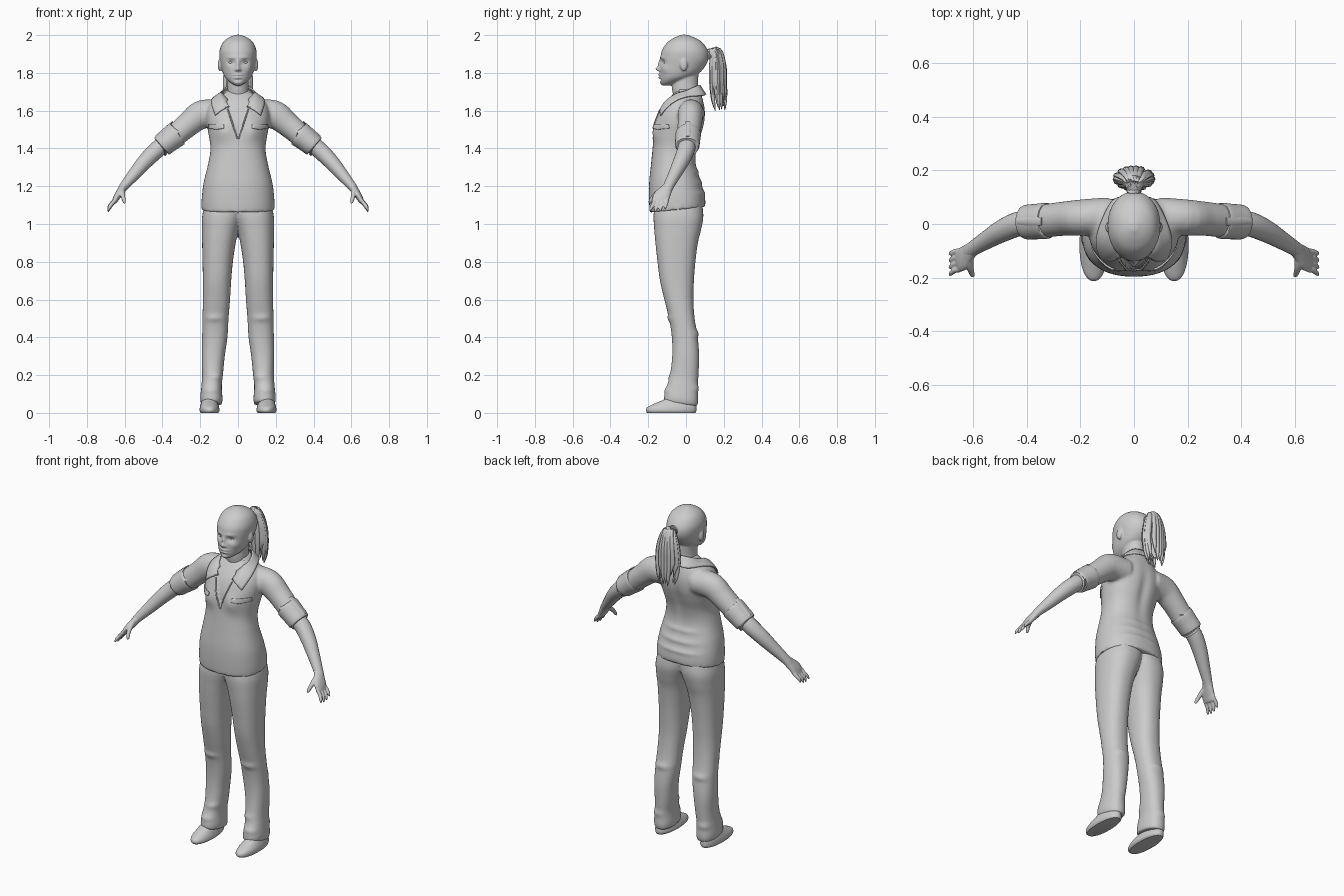
import bpy, bmesh, math, random
from mathutils import Vector

random.seed(4)
default = bpy.data.objects.get("Cube")
if default:
    bpy.data.objects.remove(default, do_unlink=True)

grey = bpy.data.materials.new("plain_grey")
grey.use_nodes = True
grey.diffuse_color = (0.6, 0.6, 0.6, 1)
grey.node_tree.nodes["Principled BSDF"].inputs["Base Color"].default_value = (0.6, 0.6, 0.6, 1)


def finish(obj, angle=50):
    """Smooth shading with sharp creases, plus the material."""
    mesh = obj.data
    mesh.polygons.foreach_set("use_smooth", [True] * len(mesh.polygons))
    mesh.set_sharp_from_angle(angle=math.radians(angle))
    mesh.materials.clear()
    mesh.materials.append(grey)


def make(name, bm, mirror=False):
    bmesh.ops.recalc_face_normals(bm, faces=bm.faces)
    mesh = bpy.data.meshes.new(name)
    bm.to_mesh(mesh)
    bm.free()
    obj = bpy.data.objects.new(name, mesh)
    bpy.context.collection.objects.link(obj)
    finish(obj)
    if mirror:
        obj.modifiers.new("mirror", "MIRROR").use_mirror_merge = False
    return obj


def fuse(obj, voxel, rounds):
    """Melt overlapping closed volumes into one soft skin."""
    remesh = obj.modifiers.new("remesh", "REMESH")
    remesh.mode = "VOXEL"
    remesh.voxel_size = voxel
    smooth = obj.modifiers.new("smooth", "SMOOTH")
    smooth.factor, smooth.iterations = 0.5, rounds
    bpy.context.view_layer.update()
    graph = bpy.context.evaluated_depsgraph_get()
    mesh = bpy.data.meshes.new_from_object(obj.evaluated_get(graph))
    obj.modifiers.clear()
    obj.data = mesh
    finish(obj)


def sculpt(obj, centre, radii, offset):
    """Push a soft bump or dent, on both sides of the body."""
    offset = Vector(offset)
    for v in obj.data.vertices:
        p = (abs(v.co.x), v.co.y, v.co.z)
        d = sum(((a - c) / r) ** 2 for a, c, r in zip(p, centre, radii))
        if d < 9:
            v.co += offset * math.exp(-d)


def spline(rows, steps):
    out = []
    for i in range(len(rows) - 1):
        a, b, c, d = (rows[max(0, min(len(rows) - 1, i + k))] for k in (-1, 0, 1, 2))
        for s in range(steps):
            t = s / steps
            out.append([q + t / 2 * (r - p + t * (2 * p - 5 * q + 4 * r - u + t * (3 * (q - r) + u - p)))
                        for p, q, r, u in zip(a, b, c, d)])
    return out + [list(rows[-1])]


def skin(bm, rings):
    loops = [[bm.verts.new(p) for p in ring] for ring in rings]
    n = len(loops[0])
    for a, b in zip(loops, loops[1:]):
        for i in range(n):
            bm.faces.new((a[i], a[(i + 1) % n], b[(i + 1) % n], b[i]))
    bm.faces.new(loops[0])
    bm.faces.new(loops[-1])


def stack(bm, rows, power=2.3, side=1, n=48, steps=6):
    """Horizontal slices: z, inner x, outer x, front y, back y."""
    rings = []
    for z, x0, x1, y0, y1 in spline(rows, steps):
        ring = []
        for i in range(n):
            c, s = math.cos(math.tau * i / n), math.sin(math.tau * i / n)
            u = math.copysign(abs(c) ** (2 / power), c)
            v = math.copysign(abs(s) ** (2 / power), s)
            ring.append((side * ((x0 + x1) / 2 + u * (x1 - x0) / 2), (y0 + y1) / 2 + v * (y1 - y0) / 2, z))
        rings.append(ring)
    skin(bm, rings)


def sym(rows):
    return [(z, -w, w, f, b) for z, w, f, b in rows]


def tube(bm, rows, side=1, n=16, steps=4):
    """Path points: x, y, z, thickness radius, width radius along y."""
    pts = spline(rows, steps)
    rings = []
    for i, (x, y, z, thick, wide) in enumerate(pts):
        t = (Vector(pts[min(i + 1, len(pts) - 1)][:3]) - Vector(pts[max(i - 1, 0)][:3])).normalized()
        w = Vector((0, 1, 0)) - t * t.y
        w = w.normalized() if w.length > 0.2 else Vector((1, 0, 0))
        u = w.cross(t).normalized()
        ring = []
        for k in range(n):
            a = math.tau * k / n
            p = Vector((x, y, z)) + w * wide * math.cos(a) + u * thick * math.sin(a)
            ring.append((side * p.x, p.y, p.z))
        rings.append(ring)
    skin(bm, rings)


def ball(bm, centre, radii):
    made = bmesh.ops.create_uvsphere(bm, u_segments=20, v_segments=12, radius=1)["verts"]
    for v in made:
        v.co = Vector(centre) + Vector(a * b for a, b in zip(v.co, radii))


# Shirt: torso and two sleeves melted together
bm = bmesh.new()
stack(bm, sym([(1.08, .193, -.192, .103), (1.14, .192, -.196, .1), (1.22, .182, -.195, .08),
               (1.32, .158, -.185, .053), (1.4, .146, -.177, .06), (1.48, .157, -.17, .085),
               (1.54, .167, -.163, .1), (1.6, .165, -.143, .102), (1.65, .14, -.112, .092),
               (1.69, .085, -.08, .08), (1.715, .06, -.055, .07)]))
sleeve = [(.09, .03, 1.585, .07, .07), (.19, .024, 1.58, .076, .068), (.26, .02, 1.53, .066, .064),
          (.33, .012, 1.47, .06, .062), (.385, .008, 1.425, .054, .058)]
for side in (1, -1):
    tube(bm, sleeve, side, 32)
shirt = make("shirt", bm)
fuse(shirt, .008, 8)
sculpt(shirt, (.08, -.16, 1.49), (.05, .06, .05), (0, -.016, 0))
sculpt(shirt, (0, .1, 1.45), (.03, .06, .13), (0, -.012, 0))
for fold in (1.16, 1.22, 1.28):
    sculpt(shirt, (.03, .08, fold), (.1, .05, .015), (0, .006, 0))
for v in shirt.data.vertices:
    # hem dips at the front, and the open neck is sunk in
    v.co.z += .1 * v.co.y * max(0, min(1, (1.2 - v.co.z) / .1))
    if v.co.y < -.04 and v.co.z > 1.45 and abs(v.co.x) < .32 * (v.co.z - 1.45):
        v.co.y += .012

# Rolled cuffs with a buttoned tab
bm = bmesh.new()
tube(bm, [(.322, .012, 1.477, .06, .06), (.325, .012, 1.475, .067, .067), (.365, .009, 1.444, .063, .066),
          (.402, .007, 1.414, .059, .064), (.404, .007, 1.412, .05, .055)], n=32)
make("sleeve_cuffs", bm, True)
bm = bmesh.new()
tube(bm, [(.345, .01, 1.542, .004, .016), (.395, .01, 1.499, .005, .016), (.435, .01, 1.463, .004, .012)], n=8)
make("sleeve_tabs", bm, True)


def lift(p, gap):
    """Keep a point just outside the shirt."""
    hit, co, normal, _ = shirt.closest_point_on_mesh(p)
    return co + normal * gap if (p - co).dot(normal) < gap else p


def on_front(x, z, gap):
    hit, co, normal, _ = shirt.ray_cast(Vector((x, -1, z)), Vector((0, 1, 0)))
    return Vector((x, co.y - gap, z)) if hit else Vector((x, -.12, z))


def sheet(name, grid, thickness):
    bm = bmesh.new()
    rows = [[bm.verts.new(p) for p in row] for row in grid]
    for a, b in zip(rows, rows[1:]):
        for i in range(len(a) - 1):
            bm.faces.new((a[i], a[i + 1], b[i + 1], b[i]))
    obj = make(name, bm, True)
    solid = obj.modifiers.new("thickness", "SOLIDIFY")
    solid.thickness, solid.offset = thickness, 0
    return obj


# Collar: inner neck edge and outer edge, from nape to point
inner = [(0, .072, 1.735), (.05, .058, 1.73), (.078, .01, 1.708), (.075, -.05, 1.672), (.048, -.11, 1.61)]
outer = [(0, .105, 1.685), (.075, .09, 1.68), (.118, .012, 1.672), (.132, -.07, 1.632), (.12, -.135, 1.575)]
grid = []
for a, b in zip(spline(inner, 5), spline(outer, 5)):
    grid.append([lift(Vector(a).lerp(Vector(b), k / 5), .008) for k in range(6)])
sheet("collar", grid, .007)

# Neck opening edges and pocket flaps
bm = bmesh.new()
edge = [on_front(.003 + .052 * k / 8, 1.45 + .16 * k / 8, .001) for k in range(9)]
tube(bm, [(*p, .004, .004) for p in edge], n=8, steps=2)
make("neck_opening_trim", bm, True)
flap = [[on_front(.075 + .08 * i / 8, 1.527 - k * (.005 + .002 * (4 - abs(i - 4)) / 4), .004)
         for i in range(9)] for k in range(5)]
sheet("pocket_flaps", flap, .006)

# Trousers
leg = [(.045, .085, .195, -.115, .058), (.075, .082, .2, -.116, .065), (.14, .086, .194, -.1, .062),
       (.2, .08, .19, -.085, .066), (.3, .07, .192, -.073, .07), (.4, .056, .19, -.075, .062),
       (.5, .05, .188, -.09, .046), (.6, .042, .186, -.115, .039), (.7, .036, .186, -.138, .042),
       (.8, .027, .188, -.151, .05), (.9, .012, .19, -.162, .063), (.97, -.005, .191, -.168, .08),
       (1.04, -.03, .19, -.172, .092), (1.11, -.05, .175, -.165, .085)]
bm = bmesh.new()
for side in (1, -1):
    stack(bm, leg, side=side)
trousers = make("trousers", bm)
fuse(trousers, .008, 5)
for v in trousers.data.vertices:
    v.co.z -= .14 * (v.co.y + .02) * max(0, min(1, (.2 - v.co.z) / .14))
for x, y, z in ((.15, -.1, .12), (.1, -.08, .19), (.17, .06, .13), (.13, .06, .42), (.13, -.09, .5)):
    sculpt(trousers, (x, y, z), (.05, .04, .018), (0, math.copysign(.007, y), 0))

# Shoes
bm = bmesh.new()
stack(bm, [(0, .105, .197, -.205, .05), (.012, .097, .203, -.213, .055), (.03, .1, .202, -.205, .055),
           (.05, .106, .196, -.165, .052), (.075, .115, .188, -.11, .045), (.11, .12, .18, -.08, .04)], 2.2)
make("shoes", bm, True)

# Forearms
bm = bmesh.new()
tube(bm, [(.36, .01, 1.447, .045, .046), (.43, 0, 1.392, .045, .046), (.49, -.025, 1.333, .041, .042),
          (.55, -.06, 1.263, .033, .034), (.603, -.093, 1.2, .024, .028), (.62, -.105, 1.175, .021, .03)], n=24)
make("forearms", bm, True)

# Hands: palm, four fingers and thumb
bm = bmesh.new()
tube(bm, [(.597, -.09, 1.207, .022, .025), (.62, -.11, 1.175, .021, .036), (.64, -.13, 1.145, .018, .045),
          (.655, -.135, 1.118, .013, .042), (.659, -.136, 1.112, .004, .03)])
for k in range(4):
    y = -.1 - .023 * k
    reach = (.8, 1, 1.05, .95)[k]
    tube(bm, [(.648, y, 1.13, .011, .011), (.668, y - .004, 1.13 - .025 * reach, .0105, .0105),
              (.682, y - .009 - .002 * k, 1.13 - .046 * reach, .009, .009),
              (.688, y - .01 - .004 * k, 1.13 - .064 * reach, .004, .004)], n=10)
tube(bm, [(.613, -.12, 1.185, .014, .016), (.612, -.155, 1.162, .014, .014), (.607, -.178, 1.138, .011, .011),
          (.602, -.19, 1.118, .009, .009), (.599, -.195, 1.108, .003, .003)], n=12)
hands = make("hands", bm)
fuse(hands, .004, 2)
hands.modifiers.new("mirror", "MIRROR").use_mirror_merge = False

# Head, neck and ears
bm = bmesh.new()
stack(bm, sym([(1.734, .018, -.125, -.08), (1.75, .043, -.135, -.035), (1.772, .066, -.138, .025),
               (1.8, .08, -.139, .072), (1.84, .09, -.138, .105), (1.88, .097, -.135, .12),
               (1.92, .097, -.127, .115), (1.96, .081, -.1, .088), (1.985, .053, -.065, .05),
               (2.002, .012, -.025, .005)]), 2.1)
stack(bm, sym([(1.61, .09, -.08, .08), (1.67, .064, -.068, .07), (1.73, .056, -.075, .064),
               (1.8, .056, -.06, .066)]), 2)
for side in (1, -1):
    ball(bm, (side * .096, -.012, 1.842), (.011, .02, .033))
head = make("head_and_neck", bm)
fuse(head, .005, 4)
# centre, reach and push of: sockets, brows, cheeks, nose, wings, lips, lip crease, chin
for feature in [((.036, -.125, 1.856), (.02, .05, .014), (0, .013, 0)),
                ((.032, -.13, 1.882), (.028, .04, .009), (0, -.004, 0)),
                ((.055, -.11, 1.82), (.02, .04, .02), (.003, -.004, 0)),
                ((0, -.138, 1.845), (.009, .04, .024), (0, -.012, 0)),
                ((0, -.14, 1.82), (.011, .04, .011), (0, -.019, 0)),
                ((.012, -.14, 1.815), (.007, .04, .007), (0, -.007, 0)),
                ((0, -.14, 1.79), (.024, .04, .006), (0, -.008, 0)),
                ((0, -.14, 1.775), (.02, .04, .006), (0, -.008, 0)),
                ((0, -.14, 1.7825), (.026, .04, .003), (0, .004, 0)),
                ((0, -.13, 1.762), (.02, .04, .006), (0, .005, 0)),
                ((0, -.13, 1.745), (.02, .04, .01), (0, -.004, 0))]:
    sculpt(head, *feature)
bm = bmesh.new()
ball(bm, (.036, -.106, 1.855), (.016, .013, .008))
make("eyes", bm, True)

# Ponytail: hair tie, full core and loose tapering locks
bm = bmesh.new()
tube(bm, [(0, .09, 1.89, .025, .025), (0, .115, 1.9, .03, .03), (0, .135, 1.9, .024, .024)])
make("hair_tie", bm)
bm = bmesh.new()
tube(bm, [(0, .11, 1.9, .02, .02), (0, .15, 1.895, .028, .03), (0, .168, 1.84, .04, .032),
          (0, .17, 1.76, .045, .03), (0, .175, 1.69, .03, .02), (0, .18, 1.64, .006, .006)])
for k in range(18):
    a = math.tau * k / 18 + random.uniform(-.12, .12)
    dx, dy, tip = math.cos(a), math.sin(a), random.uniform(1.595, 1.67)
    tube(bm, [(dx * .012, .11, 1.9 + dy * .012, .01, .01), (dx * .028, .155 + dy * .02, 1.905 + dy * .018, .014, .011),
              (dx * .055, .168 + dy * .034, 1.84, .014, .012), (dx * .066, .17 + dy * .036, 1.75, .014, .012),
              (dx * .06, .175 + dy * .034, tip + .05, .01, .009), (dx * .048, .18 + dy * .028, tip, .002, .002)], n=8)
make("ponytail", bm)
